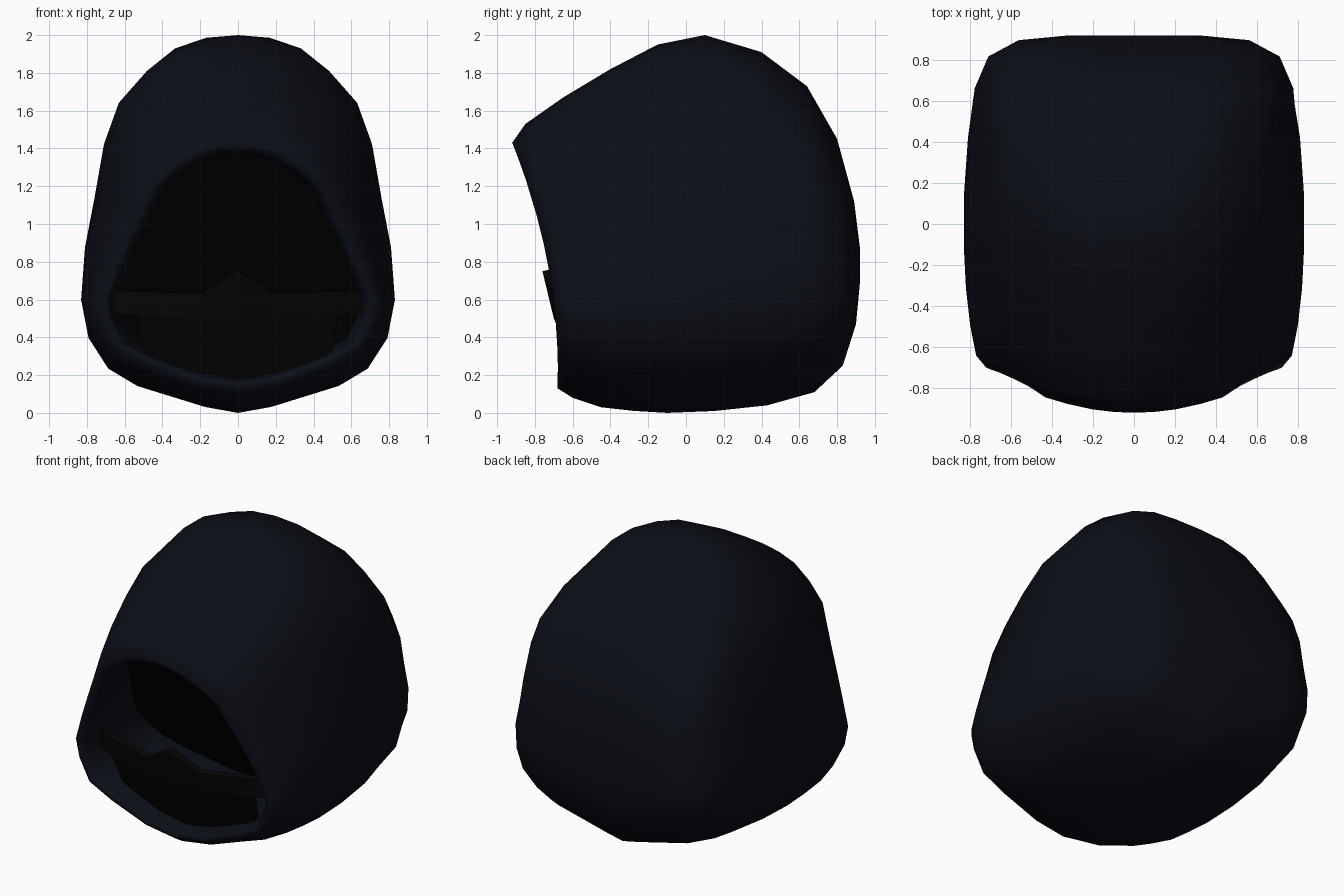
import bpy, bmesh

if "Cube" in bpy.data.objects:
    bpy.data.objects.remove(bpy.data.objects["Cube"])


def material(name, rgb):
    m = bpy.data.materials.new(name)
    m.diffuse_color = (*rgb, 1)
    m.use_nodes = True
    m.node_tree.nodes["Principled BSDF"].inputs["Base Color"].default_value = m.diffuse_color
    return m


navy = material("navy_cloth", (0.0035, 0.0045, 0.0085))
black = material("black_cloth", (0.0016, 0.0016, 0.0016))


def finish(bm, name, mat, smooth):
    bmesh.ops.recalc_face_normals(bm, faces=bm.faces)
    me = bpy.data.meshes.new(name)
    bm.to_mesh(me)
    bm.free()
    me.materials.append(mat)
    for p in me.polygons:
        p.use_smooth = smooth
    ob = bpy.data.objects.new(name, me)
    bpy.context.collection.objects.link(ob)
    return ob


# Half cross-sections, top to bottom: (relative width, relative height)
BODY = [(0, 1), (.2, .993), (.4, .965), (.58, .905), (.76, .82), (.855, .71), (.916, .565),
        (.976, .435), (1, .3), (.95, .195), (.82, .115), (.64, .07), (.2, .015), (0, 0)]
OPENING = [(0, 1), (.13, .995), (.28, .97), (.45, .915), (.6, .845), (.72, .70), (.82, .59),
           (.91, .48), (1, .36), (.985, .28), (.89, .165), (.66, .1), (.3, .025), (0, 0)]


def ring(top, bottom, width, bow, mix):
    half = []
    for (w1, t1), (w2, t2) in zip(BODY, OPENING):
        w = w1 + (w2 - w1) * mix
        t = t1 + (t2 - t1) * max(mix, 0)
        y = bottom[0] + (top[0] - bottom[0]) * t + bow * 4 * t * (1 - t)
        half.append((w * width, y, bottom[1] + (top[1] - bottom[1]) * t))
    return half + [(-x, y, z) for x, y, z in half[-2:0:-1]]


# Rings from inside the opening, over the rim, to the back:
# top (y, z), bottom (y, z), half width, bow, opening mix
RINGS = [((-.78, 1.37), (.20, .20), .65, 0, 1),
         ((-.87, 1.38), (-.65, .17), .675, .07, 1),
         ((-.90, 1.395), (-.675, .155), .69, .07, 1),
         ((-.92, 1.43), (-.68, .13), .72, .07, 1),
         ((-.85, 1.53), (-.60, .08), .77, .05, .85),
         ((-.65, 1.67), (-.45, .03), .80, .03, .6),
         ((-.40, 1.82), (-.27, .01), .82, 0, .35),
         ((-.15, 1.95), (-.10, 0), .83, 0, .1),
         ((.10, 2.0), (.15, .01), .83, 0, 0),
         ((.40, 1.91), (.43, .04), .81, 0, -.15),
         ((.64, 1.73), (.68, .11), .77, 0, -.5),
         ((.80, 1.45), (.83, .25), .70, 0, -.6),
         ((.89, 1.12), (.90, .47), .56, 0, -.5),
         ((.92, .88), (.92, .68), .32, 0, 0)]

# Hood shell with inner wall, rolled rim and closed back
bm = bmesh.new()
loops = [[bm.verts.new(c) for c in ring(*r)] for r in RINGS]
n = len(loops[0])
for a, b in zip(loops, loops[1:]):
    for i in range(n):
        j = (i + 1) % n
        bm.faces.new((a[i], a[j], b[j], b[i]))
bm.faces.new(loops[-1])
finish(bm, "hood", navy, True)

# Dark sloping surface closing the inside of the hood
bm = bmesh.new()
bm.faces.new([bm.verts.new(c) for c in ring(*RINGS[0])])
shadow = finish(bm, "face_shadow", black, False)
if shadow.data.polygons[0].normal.y > 0:
    shadow.data.flip_normals()

# Mask over the lower face, with nose peak and side straps
COLUMNS = [[(0, -.76, .75), (0, -.70, .50), (0, -.56, .18)],
           [(.2, -.70, .63), (.2, -.67, .50), (.2, -.55, .21)],
           [(.53, -.61, .645), (.53, -.60, .52), (.5, -.52, .31)],
           [(.65, -.54, .65), (.66, -.54, .52)]]
bm = bmesh.new()
for s in (1, -1):
    cols = [[bm.verts.new((s * x, y, z)) for x, y, z in c] for c in COLUMNS]
    for a, b in zip(cols, cols[1:]):
        for k in range(min(len(a), len(b)) - 1):
            bm.faces.new((a[k], b[k], b[k + 1], a[k + 1]))
bmesh.ops.remove_doubles(bm, verts=bm.verts, dist=.0001)
mask = finish(bm, "face_mask", black, False)
if mask.data.polygons[0].normal.y > 0:
    mask.data.flip_normals()
solid = mask.modifiers.new("thickness", 'SOLIDIFY')
solid.thickness = .05
solid.offset = -1
